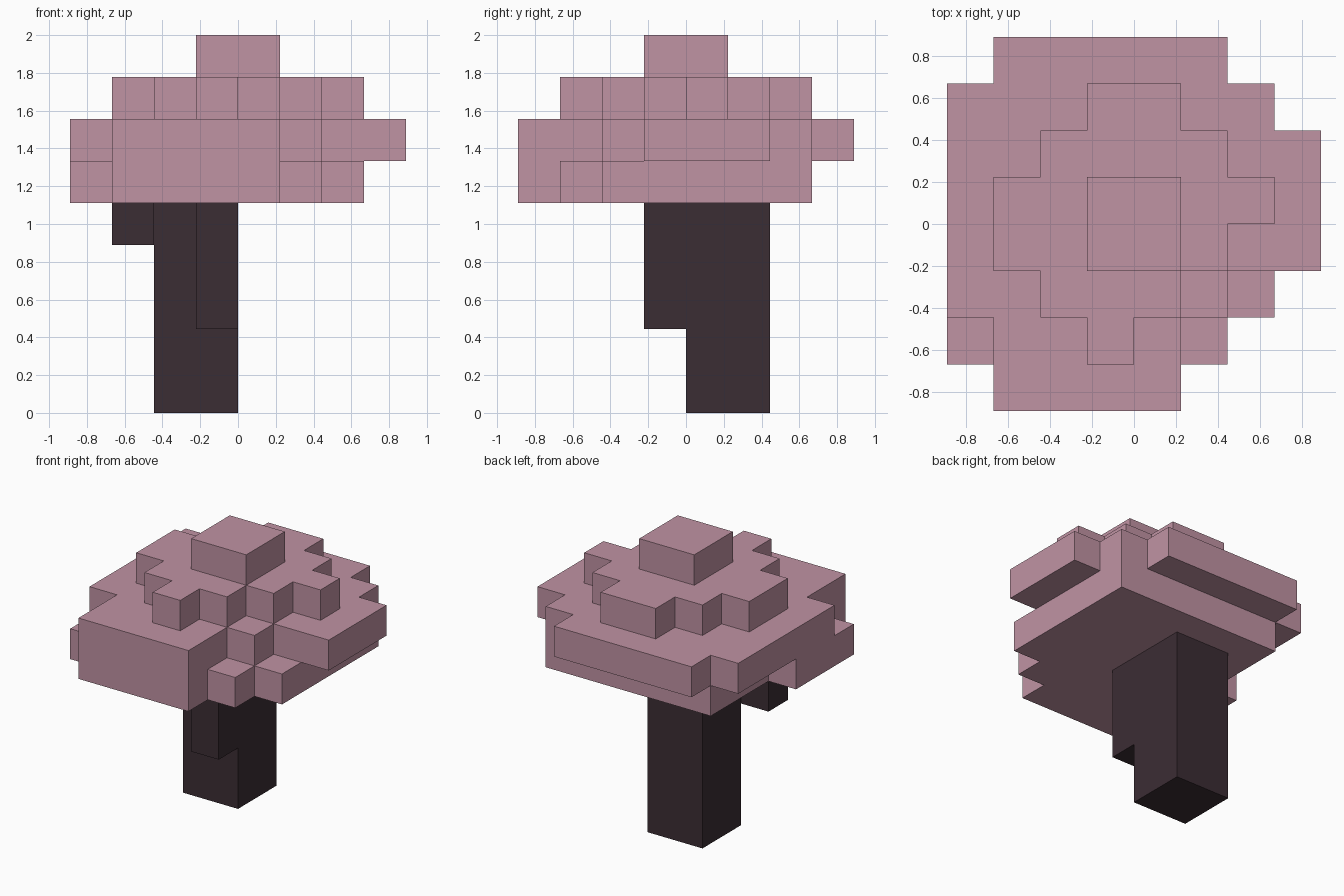
import bpy, bmesh
from mathutils import Vector

cube = bpy.data.objects.get("Cube")
if cube:
    bpy.data.objects.remove(cube, do_unlink=True)

UNIT = 2 / 9  # edge of one block


def material(name, rgb):
    mat = bpy.data.materials.new(name)
    mat.use_nodes = True
    mat.diffuse_color = (*rgb, 1)
    mat.node_tree.nodes["Principled BSDF"].inputs["Base Color"].default_value = (*rgb, 1)
    return mat


def block(x0, x1, y0, y1, z0, z1):
    return {(x, y, z) for x in range(x0, x1) for y in range(y0, y1) for z in range(z0, z1)}


def layer(z, y_start, spans):
    """One layer of blocks: an x span for each row, from front to back."""
    cells = set()
    for y, (x0, x1) in enumerate(spans, y_start):
        cells |= block(x0, x1, y, y + 1, z, z + 1)
    return cells


def build(name, cells, solid, mat):
    """Skin the cells wherever they touch empty space, then merge flat areas."""
    bm = bmesh.new()
    for cell in sorted(cells):
        for axis in range(3):
            for side in (-1, 1):
                normal = Vector([side if i == axis else 0 for i in range(3)])
                centre = Vector(cell)
                if tuple(int(c) for c in centre + normal) in solid:
                    continue
                u = Vector([1 if i == (axis + 1) % 3 else 0 for i in range(3)])
                v = normal.cross(u)
                mid = centre + Vector((.5, .5, .5)) + normal / 2
                corners = (-u - v, u - v, u + v, v - u)
                bm.faces.new([bm.verts.new((mid + c / 2) * UNIT) for c in corners])
    bmesh.ops.remove_doubles(bm, verts=bm.verts, dist=UNIT / 100)
    bmesh.ops.dissolve_limit(bm, angle_limit=0.01, verts=bm.verts, edges=bm.edges)
    mesh = bpy.data.meshes.new(name)
    bm.to_mesh(mesh)
    bm.free()
    mesh.materials.append(mat)
    bpy.context.collection.objects.link(bpy.data.objects.new(name, mesh))


# Trunk: main post, front buttress and a branch stub
trunk = block(-2, 0, 0, 2, 0, 5) | block(-1, 0, -1, 0, 2, 5)
branch = block(-3, -2, -1, 0, 4, 5)

# Canopy: three stepped layers and a cap
canopy = layer(5, -4, [(-3, 1), (-4, 2), (-4, 3), (-4, 3), (-3, 3), (-3, 3), (-3, 3)])
canopy |= layer(6, -4, [(-3, 1), (-3, 1), (-4, 2), (-4, 4), (-4, 4), (-4, 4), (-4, 3), (-3, 2)])
canopy |= layer(7, -3, [(-1, 0), (-2, 1), (-3, 2), (-3, 3), (-2, 2), (-1, 1)])
canopy |= block(-1, 1, -1, 1, 8, 9)

solid = trunk | branch | canopy
bark = material("dark bark", (0.044, 0.026, 0.034))
blossom = material("dusty pink blossom", (0.527, 0.292, 0.371))
build("trunk", trunk, solid, bark)
build("branch_stub", branch, solid, bark)
build("canopy", canopy, solid, blossom)
